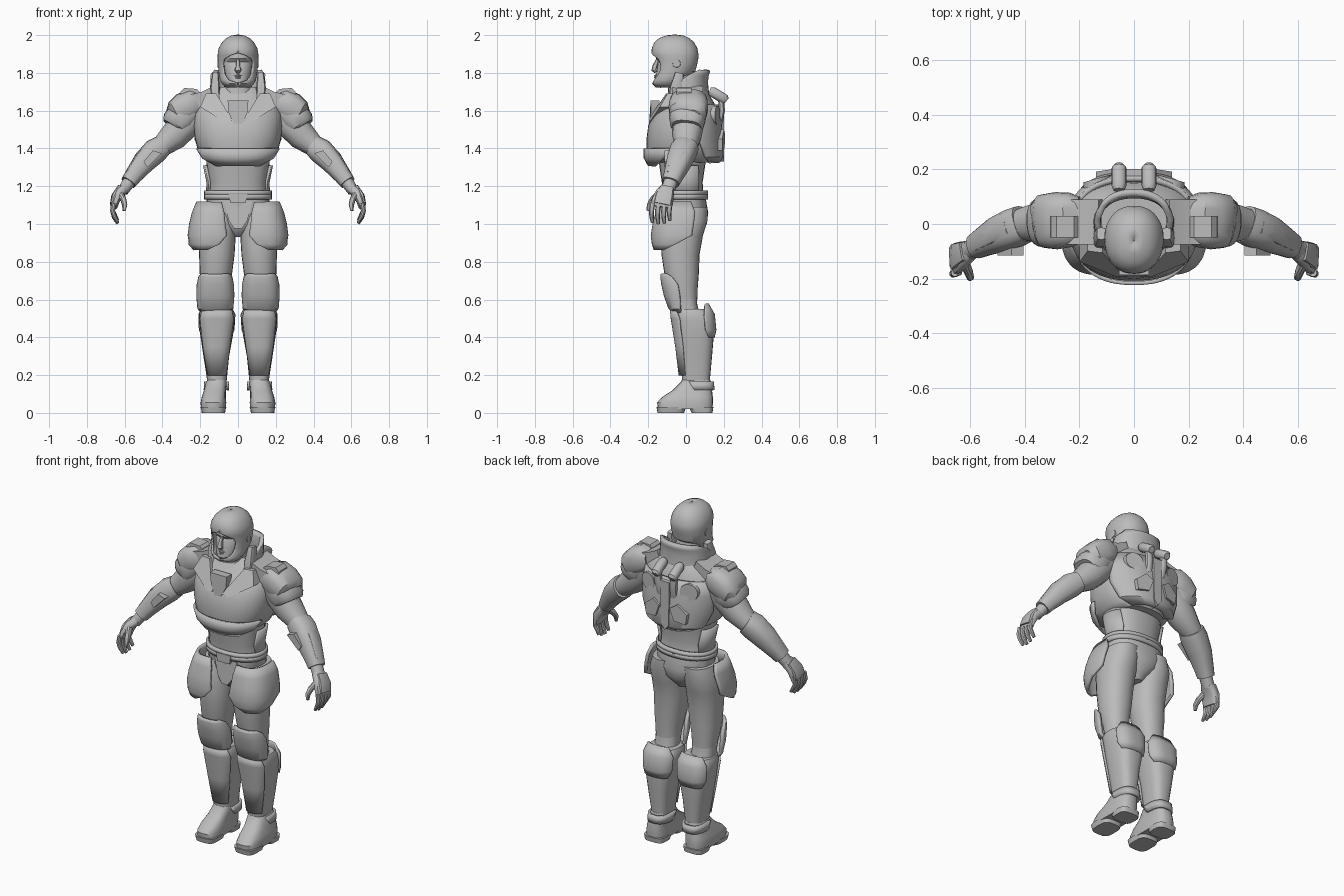
import bpy, bmesh, math
from mathutils import Vector

GREY = bpy.data.materials.new("armour grey")
GREY.diffuse_color = (0.5, 0.5, 0.5, 1)


def finish(name, verts, faces, mirror=False, solid=0, angle=35):
    """Make the object, plus its mirrored twin for paired parts."""
    for s, pre in ((1, "left_"), (-1, "right_")) if mirror else ((1, ""),):
        me = bpy.data.meshes.new(pre + name)
        me.from_pydata([(v[0] * s, v[1], v[2]) for v in verts], [], faces)
        bm = bmesh.new()
        bm.from_mesh(me)
        bmesh.ops.remove_doubles(bm, verts=bm.verts, dist=1e-5)
        bmesh.ops.recalc_face_normals(bm, faces=bm.faces)
        bm.to_mesh(me)
        bm.free()
        me.materials.append(GREY)
        ob = bpy.data.objects.new(pre + name, me)
        bpy.context.collection.objects.link(ob)
        if solid:
            m = ob.modifiers.new("thickness", "SOLIDIFY")
            m.thickness, m.offset = solid, 0
        bpy.ops.object.select_all(action="DESELECT")
        ob.select_set(True)
        bpy.context.view_layer.objects.active = ob
        bpy.ops.object.shade_smooth_by_angle(angle=math.radians(angle))


def sup(a, p):
    """Point on a unit superellipse."""
    c, s = math.cos(a), math.sin(a)
    f = lambda t: math.copysign(abs(t) ** (2 / p), t)
    return f(c), f(s)


def skin(rows, n, closed):
    faces = []
    for i in range(rows - 1):
        for j in range(n if closed else n - 1):
            k = (j + 1) % n
            faces.append((i * n + j, i * n + k, (i + 1) * n + k, (i + 1) * n + j))
    return faces


def loft(name, rings, mirror=False, p=2.4, n=24, angle=35):
    """Horizontal rings: z, centre x, front y, back y, half width."""
    vs = []
    for z, cx, y0, y1, rx in rings:
        for j in range(n):
            c, s = sup(2 * math.pi * j / n, p)
            vs.append((cx + rx * c, (y0 + y1) / 2 + (y1 - y0) / 2 * s, z))
    last = len(vs) - n
    fs = skin(len(rings), n, True) + [tuple(range(n)), tuple(range(last, last + n))]
    finish(name, vs, fs, mirror, 0, angle)


def shell(name, rings, mirror=False, p=2.2, n=25, t=0.014):
    """Open curved plate; each ring adds a start and end angle (-90 is front)."""
    vs = []
    for z, cx, y0, y1, rx, a0, a1 in rings:
        for j in range(n):
            c, s = sup(math.radians(a0 + (a1 - a0) * j / (n - 1)), p)
            vs.append((cx + rx * c, (y0 + y1) / 2 + (y1 - y0) / 2 * s, z))
    finish(name, vs, skin(len(rings), n, False), mirror, t)


def tube(name, pts, mirror=True, p=2.2, n=16, angle=35):
    """Limb along a path: x, y, z, radius in the front plane, radius in depth."""
    vs, c = [], [Vector(q[:3]) for q in pts]
    for i, q in enumerate(pts):
        t = (c[min(i + 1, len(c) - 1)] - c[max(i - 1, 0)]).normalized()
        u = t.cross(Vector((0, 1, 0)))
        u = u.normalized() if u.length > 1e-3 else Vector((1, 0, 0))
        v = t.cross(u)
        for j in range(n):
            a, b = sup(2 * math.pi * j / n, p)
            vs.append(c[i] + u * a * q[3] + v * b * q[4])
    last = len(vs) - n
    finish(name, vs, skin(len(pts), n, True) + [tuple(range(n)), tuple(range(last, last + n))],
           mirror, 0, angle)


def plate(name, outline, d0, d1, mirror=False):
    """Slab from an (x, z) outline whose depth follows y = d(x, z)."""
    n = len(outline)
    vs = [(x, d0(x, z), z) for x, z in outline] + [(x, d1(x, z), z) for x, z in outline]
    finish(name, vs, skin(2, n, True) + [tuple(range(n)), tuple(range(n, 2 * n))], mirror)


# Head: face, nose, lips and open-faced helmet
loft("face", [(1.735, 0, -.155, -.03, .035), (1.75, 0, -.165, -.02, .055), (1.775, 0, -.162, 0, .068),
              (1.81, 0, -.155, .01, .074), (1.845, 0, -.15, .02, .078), (1.858, 0, -.143, .02, .078),
              (1.875, 0, -.158, .02, .08), (1.91, 0, -.155, .02, .08)], p=2.1)
tube("nose", [(0, -.15, 1.872, .008, .008), (0, -.165, 1.835, .011, .014), (0, -.17, 1.815, .018, .014),
              (0, -.158, 1.805, .012, .01)], False, n=10)
for z in (1.785, 1.775):
    tube("lip", [(-.026, -.148, z, .004, .006), (0, -.162, z, .006, .007), (.026, -.148, z, .004, .006)],
         False, n=8)
shell("helmet", [(1.725, 0, -.155, -.04, .06, -89, 269), (1.745, 0, -.175, -.03, .08, -88, 268),
                 (1.762, 0, -.175, -.015, .09, -60, 240), (1.785, 0, -.168, .01, .094, -48, 228),
                 (1.81, 0, -.165, .045, .098, -44, 224), (1.85, 0, -.167, .055, .102, -42, 222),
                 (1.875, 0, -.17, .06, .103, -50, 230), (1.895, 0, -.176, .062, .103, -72, 252),
                 (1.905, 0, -.178, .06, .102, -89.9, 269.9), (1.93, 0, -.176, .055, .097, -90, 270),
                 (1.96, 0, -.163, .038, .08, -90, 270), (1.98, 0, -.14, .015, .06, -90, 270),
                 (1.993, 0, -.105, -.015, .033, -90, 270), (1.998, 0, -.062, -.058, .001, -90, 270)],
      n=41, t=.01)
tube("ear_cap", [(.092, -.05, 1.85, .028, .028), (.108, -.05, 1.85, .02, .02)], n=12)
loft("neck", [(1.64, 0, -.1, .06, .085), (1.7, 0, -.095, .045, .075), (1.8, 0, -.09, .03, .07)])

# Collar rising at the back, with side lugs
shell("collar", [(1.64, 0, -.12, .115, .145, -58, 238), (1.70, 0, -.11, .11, .14, -42, 222),
                 (1.75, 0, -.10, .105, .135, -20, 200), (1.79, 0, -.10, .11, .135, 5, 175),
                 (1.815, 0, -.1, .118, .13, 30, 150)], t=.022)
tube("collar_lug", [(.118, -.055, 1.66, .022, .035), (.122, -.05, 1.72, .026, .035),
                    (.12, -.035, 1.80, .016, .022)], p=5, n=12)

# Torso: chest armour, abdomen, belt and pelvis
loft("chest", [(1.325, 0, -.16, .15, .15), (1.345, 0, -.20, .165, .185), (1.40, 0, -.208, .17, .215),
               (1.46, 0, -.208, .165, .23), (1.52, 0, -.20, .16, .235), (1.58, 0, -.175, .16, .235),
               (1.64, 0, -.13, .15, .215), (1.69, 0, -.095, .12, .16), (1.725, 0, -.07, .10, .12)], n=36)
loft("abdomen", [(1.12, 0, -.12, .10, .165), (1.17, 0, -.122, .092, .152), (1.22, 0, -.128, .088, .15),
                 (1.30, 0, -.14, .10, .165), (1.37, 0, -.15, .11, .17)])
shell("lower_chest_rim", [(1.31, 0, -.195, .19, .165, -130, -50), (1.35, 0, -.217, .18, .2, -155, -25),
                          (1.40, 0, -.217, .18, .222, -165, -15)], p=2.4)
shell("waist_plate", [(1.15, 0, -.11, .10, .163, -22, 38), (1.22, 0, -.12, .10, .160, -24, 40),
                      (1.31, 0, -.14, .11, .178, -18, 36)], True)
for z in (1.145, 1.165):
    shell("belt", [(z - .014, 0, -.128, .108, .17, -90, 270), (z + .012, 0, -.13, .108, .172, -90, 270)],
          n=33, t=.018)
plate("belt_buckle", [(-.05, 1.16), (.05, 1.16), (.04, 1.11), (-.04, 1.11)],
      lambda x, z: -.14, lambda x, z: -.09)
loft("pelvis", [(.93, 0, -.06, .05, .03), (.96, 0, -.10, .08, .055), (1.0, 0, -.115, .11, .11),
                (1.06, 0, -.118, .118, .165), (1.13, 0, -.12, .105, .168)])
plate("groin_guard", [(-.075, 1.12), (.075, 1.12), (.05, 1.02), (.02, .975), (-.02, .975), (-.05, 1.02)],
      lambda x, z: -.132 + abs(x) * .2, lambda x, z: -.09)

# Upper chest guards: throat piece and slanted straps
plate("throat_guard", [(-.055, 1.655), (.055, 1.655), (.05, 1.59), (.02, 1.53), (-.02, 1.53), (-.05, 1.59)],
      lambda x, z: -.215 + abs(x) * .5 + abs(z - 1.65) * .08, lambda x, z: -.14)
plate("chest_strap", [(.03, 1.55), (.07, 1.54), (.20, 1.62), (.17, 1.69), (.115, 1.69), (.06, 1.6)],
      lambda x, z: -.2 + x * .12 + max(0, z - 1.56) * .62, lambda x, z: -.03, True)
plate("shoulder_strap", [(.10, 1.66), (.13, 1.73), (.19, 1.70), (.25, 1.685), (.25, 1.60)],
      lambda x, z: -.075, lambda x, z: .09, True)

# Back: shell plate, raised panels, discs and twin canisters
shell("back_plate", [(1.33, 0, -.15, .17, .14, 40, 140), (1.36, 0, -.16, .188, .2, 25, 155),
                     (1.45, 0, -.16, .187, .228, 15, 165), (1.55, 0, -.16, .178, .235, 15, 165),
                     (1.63, 0, -.13, .165, .215, 25, 155)], p=2.3, t=.02)
plate("back_panel", [(.035, 1.47), (.06, 1.40), (.13, 1.39), (.14, 1.45), (.08, 1.50)],
      lambda x, z: .14, lambda x, z: .213 - x * .15, True)
plate("back_disc", [(.135 + .05 * math.cos(k * math.pi / 8), 1.575 + .05 * math.sin(k * math.pi / 8))
                    for k in range(16)], lambda x, z: .1, lambda x, z: .205 - x * .28, True)
plate("spine_guard", [(-.03, 1.62), (.03, 1.62), (.025, 1.36), (0, 1.33), (-.025, 1.36)],
      lambda x, z: .14, lambda x, z: .202)
tube("canister", [(.055, .125, 1.705, .02, .02), (.055, .14, 1.70, .027, .027),
                  (.055, .205, 1.66, .027, .027), (.055, .215, 1.652, .018, .018)])
tube("canister_stem", [(.055, .185, 1.67, .02, .016), (.05, .19, 1.6, .022, .016),
                       (.045, .175, 1.53, .02, .016)], n=12)

# Arms: upper arm, elbow, gauntlet with flared cuff
tube("upper_arm", [(.22, .015, 1.61, .08, .08), (.28, .01, 1.53, .082, .085), (.34, .005, 1.465, .076, .078),
                   (.40, 0, 1.415, .058, .062), (.45, -.015, 1.375, .05, .055)])
tube("gauntlet", [(.405, .0, 1.41, .06, .07), (.44, -.015, 1.385, .068, .072), (.50, -.04, 1.325, .06, .066),
                  (.555, -.068, 1.255, .047, .052), (.58, -.082, 1.22, .042, .046)], p=2.6)
plate("gauntlet_fin", [(.405, 1.375), (.43, 1.35), (.48, 1.30), (.50, 1.33), (.45, 1.39)],
      lambda x, z: -.115, lambda x, z: -.02, True)
tube("gauntlet_ridge", [(.46, -.01, 1.43, .018, .03), (.52, -.04, 1.365, .022, .035),
                        (.585, -.075, 1.265, .014, .028)], p=4, n=12)

# Hands
tube("wrist", [(.575, -.08, 1.225, .034, .038), (.61, -.1, 1.175, .03, .036)], n=12)
tube("palm", [(.60, -.095, 1.19, .028, .036), (.63, -.112, 1.16, .026, .05), (.648, -.125, 1.12, .02, .058),
              (.655, -.13, 1.09, .017, .055)], p=3)
tube("hand_guard", [(.625, -.1, 1.195, .014, .035), (.655, -.115, 1.15, .015, .045),
                    (.668, -.125, 1.105, .01, .045)], p=4, n=12)
for i, y in enumerate((-.178, -.146, -.114, -.085)):
    e = (.008, 0, .003, .018)[i]
    tube("finger_%d" % (i + 1), [(.657, y, 1.11, .014, .015), (.664, y - .004, 1.07, .0135, .014),
                                 (.655, y - .004, 1.035 + e, .012, .013), (.637, y, 1.002 + e, .008, .009)], n=10)
tube("thumb", [(.625, -.135, 1.165, .018, .02), (.607, -.175, 1.13, .016, .017), (.60, -.195, 1.10, .014, .014),
               (.603, -.2, 1.07, .008, .009)], n=10)

# Shoulder armour: dome cap, lower skirt and top block
tube("shoulder_cap", [(.20, .015, 1.645, .055, .085), (.235, .015, 1.64, .078, .1), (.285, .012, 1.615, .082, .105),
                      (.335, .01, 1.585, .068, .098), (.362, .005, 1.575, .035, .07)], p=2.8, n=20)
tube("shoulder_skirt", [(.25, .01, 1.61, .07, .09), (.30, .008, 1.565, .085, .098),
                        (.335, .005, 1.53, .077, .09), (.345, .003, 1.515, .06, .075)], p=2.6, n=20)
plate("shoulder_block", [(.205, 1.64), (.205, 1.70), (.22, 1.715), (.285, 1.72), (.305, 1.70), (.31, 1.64)],
      lambda x, z: -.05, lambda x, z: .03, True)

# Legs: thigh, knee and hip plates
loft("thigh", [(.60, .12, -.07, .06, .068), (.66, .12, -.095, .062, .075), (.74, .117, -.115, .068, .086),
               (.84, .112, -.13, .072, .094), (.94, .112, -.135, .09, .1), (1.02, .11, -.125, .115, .1),
               (1.09, .1, -.11, .115, .085)], True, p=2.2)
loft("knee_joint", [(.50, .12, -.04, .08, .07), (.57, .12, -.065, .06, .066), (.64, .12, -.08, .055, .07)], True)
shell("knee_pad", [(.53, .12, -.055, .08, .07, -155, -25), (.555, .12, -.085, .07, .088, -170, -10),
                   (.62, .12, -.108, .06, .092, -178, -2), (.68, .12, -.122, .07, .09, -175, -5),
                   (.72, .12, -.127, .07, .085, -160, -20), (.735, .12, -.125, .07, .08, -140, -40)],
      True, p=2.7, t=.018)
shell("hip_plate", [(.865, .13, -.165, .1, .115, -78, -35), (.895, .13, -.172, .1, .125, -100, -5),
                    (.94, .13, -.178, .1, .128, -118, 25), (1.0, .13, -.168, .1, .12, -115, 28),
                    (1.06, .125, -.152, .1, .11, -112, 30), (1.115, .12, -.135, .09, .092, -105, 20)],
      True, p=2.5, t=.018)

# Shin armour, boots and soles
loft("shin_guard", [(.15, .112, -.02, .125, .05), (.19, .112, -.022, .128, .054), (.30, .115, -.035, .138, .068),
                    (.42, .113, -.05, .148, .088), (.49, .112, -.06, .148, .095), (.53, .112, -.068, .13, .094),
                    (.55, .112, -.06, .105, .085)], True, p=2.8)
shell("shin_plate", [(.20, .112, -.032, .12, .05, -150, -30), (.35, .114, -.05, .13, .074, -150, -30),
                     (.50, .112, -.074, .13, .094, -150, -30), (.545, .112, -.078, .12, .09, -140, -40)],
      True, p=2.8)
shell("calf_plate", [(.40, .113, -.04, .145, .086, 40, 140), (.44, .113, -.04, .154, .092, 20, 160),
                     (.52, .112, -.04, .146, .096, 20, 160), (.575, .112, -.02, .115, .08, 45, 135)], True, p=2.8)
loft("boot", [(.02, .13, -.15, .14, .066), (.055, .13, -.153, .143, .068), (.085, .128, -.125, .142, .064),
              (.12, .122, -.07, .138, .058), (.16, .115, -.03, .132, .056), (.175, .112, -.022, .128, .05)],
     True, p=2.9)
loft("toe_sole", [(0, .13, -.15, -.01, .06), (.03, .13, -.156, .0, .068)], True, p=3.5)
loft("heel_sole", [(0, .13, .03, .14, .062), (.03, .13, .015, .145, .066)], True, p=3.5)
shell("ankle_cuff", [(.12, .115, -.055, .145, .06, 0, 180), (.165, .113, -.03, .14, .059, -20, 200)], True, p=2.8)
